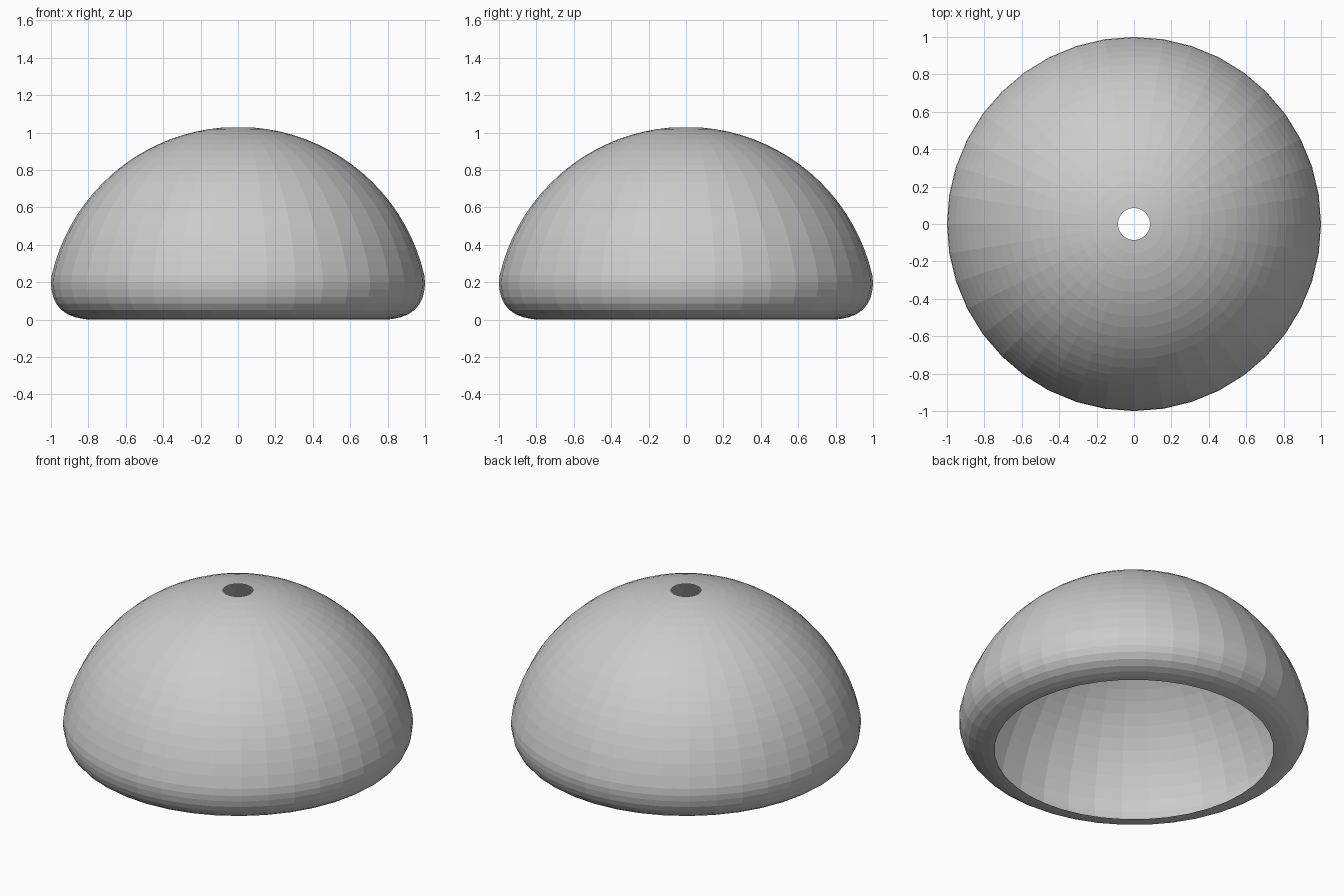
import bpy, bmesh
from math import sin, cos, pi, radians

if "Cube" in bpy.data.objects:
    bpy.data.objects.remove(bpy.data.objects["Cube"])

SEGMENTS = 40
RADIUS, CENTRE_Z = 1.022, 0.008
RINGS = 18

# Dome profile (radius, height): spherical cap from the top hole downward
profile = []
for i in range(RINGS + 1):
    a = radians(4.8 + (77.0 - 4.8) * i / RINGS)
    profile.append((RADIUS * sin(a), CENTRE_Z + RADIUS * cos(a)))

# Rounded lower lip turning inward to the open bottom
profile += [(1.0, 0.195), (0.997, 0.16), (0.988, 0.12), (0.972, 0.085),
            (0.945, 0.052), (0.91, 0.028), (0.87, 0.013), (0.83, 0.004),
            (0.797, 0.0)]

# Revolve the profile into an open shell
bm = bmesh.new()
rings = [[bm.verts.new((r * cos(2 * pi * k / SEGMENTS),
                        r * sin(2 * pi * k / SEGMENTS), z))
          for k in range(SEGMENTS)] for r, z in profile]
for upper, lower in zip(rings, rings[1:]):
    for k in range(SEGMENTS):
        n = (k + 1) % SEGMENTS
        bm.faces.new((upper[k], lower[k], lower[n], upper[n]))

mesh = bpy.data.meshes.new("lamp_shade")
bm.to_mesh(mesh)
bm.free()
shade = bpy.data.objects.new("lamp_shade", mesh)
bpy.context.collection.objects.link(shade)
